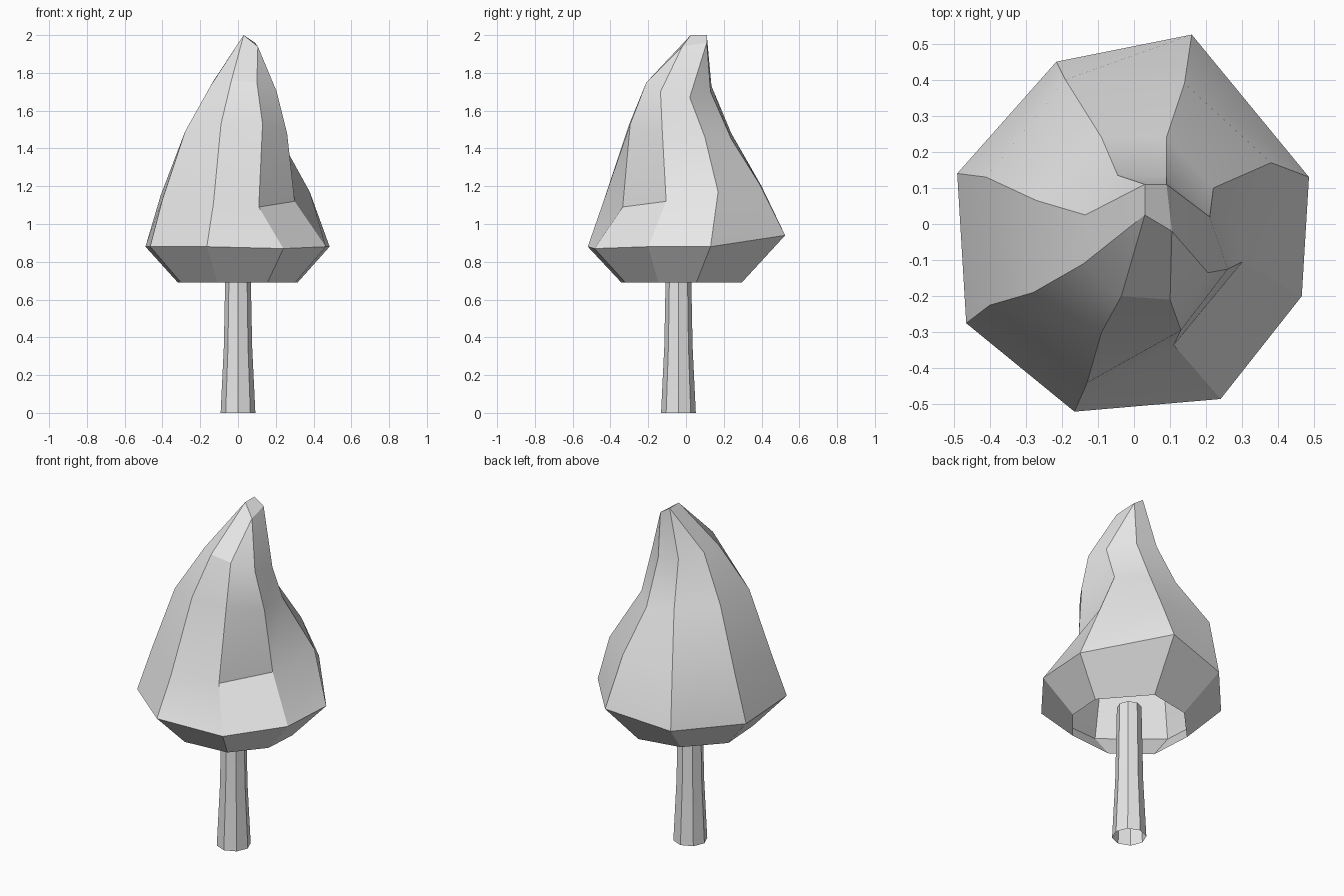
import bpy
import bmesh
from math import sin, cos, pi, radians
from mathutils import Vector

cube = bpy.data.objects.get("Cube")
if cube:
    bpy.data.objects.remove(cube, do_unlink=True)

grey = bpy.data.materials.new("light grey")
grey.use_nodes = True
COLOUR = (0.8, 0.8, 0.8, 1)
grey.diffuse_color = COLOUR
grey.node_tree.nodes["Principled BSDF"].inputs["Base Color"].default_value = COLOUR


def loft(name, rings, cap_top):
    """Skin a stack of closed rings that all have the same point count."""
    bm = bmesh.new()
    loops = [[bm.verts.new(p) for p in ring] for ring in rings]
    for low, high in zip(loops, loops[1:]):
        for i in range(len(low)):
            j = (i + 1) % len(low)
            bm.faces.new((low[i], low[j], high[j], high[i]))
    if cap_top:
        bm.faces.new(loops[-1])
    bmesh.ops.remove_doubles(bm, verts=bm.verts, dist=0.001)
    bmesh.ops.recalc_face_normals(bm, faces=bm.faces)
    mesh = bpy.data.meshes.new(name)
    bm.to_mesh(mesh)
    bm.free()
    mesh.materials.append(grey)
    obj = bpy.data.objects.new(name, mesh)
    bpy.context.collection.objects.link(obj)
    bpy.ops.object.select_all(action='DESELECT')
    obj.select_set(True)
    bpy.context.view_layer.objects.active = obj
    bpy.ops.object.shade_smooth_by_angle(angle=radians(20))
    return obj


# Trunk: tapered octagonal tube, open at the foot
def octagon(radius, z):
    return [Vector((radius * cos(i * pi / 4), radius * sin(i * pi / 4) - 0.04, z))
            for i in range(8)]


loft("trunk", [octagon(0.092, 0), octagon(0.075, 0.35), octagon(0.066, 0.8)], True)

# Canopy: eight ribs from the widest ring up to the bent tip
tip_front, tip_back = (.03, .025, 2), (.03, .11, 2)
tip_left, tip_rear_left = (.105, -.02, 1.94), (.09, .11, 1.96)
ribs = [
    [(.16, .525, .94), (.14, .39, 1.21), (.09, .24, 1.45), (.09, .13, 1.7), tip_rear_left],
    [(-.215, .45, .88), (-.19, .4, 1.2), (-.09, .24, 1.48), (-.045, .135, 1.73), tip_back],
    [(-.49, .14, .88), (-.41, .13, 1.15), (-.27, .065, 1.49), (-.135, .025, 1.75), tip_back],
    [(-.465, -.275, .88), (-.4, -.225, 1.13), (-.28, -.19, 1.49), (-.14, -.11, 1.74), tip_front],
    [(-.165, -.52, .88), (-.13, -.44, 1.11), (-.09, -.3, 1.53), (-.035, -.2, 1.76), tip_front],
    [(.24, -.485, .87), (.11, -.335, 1.09), (.13, -.295, 1.53), (.1, -.21, 1.75), tip_left],
    [(.465, -.2, .88), (.3, -.105, 1.12), (.26, -.125, 1.48), (.205, -.135, 1.7), tip_left],
    [(.485, .13, .88), (.38, .17, 1.17), (.22, .1, 1.46), (.21, .02, 1.67), tip_rear_left],
]

# Underside narrows to an open rim
rim = [Vector((rib[0][0] * 0.65, rib[0][1] * 0.61 - 0.025, 0.69)) for rib in ribs]
loft("canopy", [rim] + [list(ring) for ring in zip(*ribs)], True)
